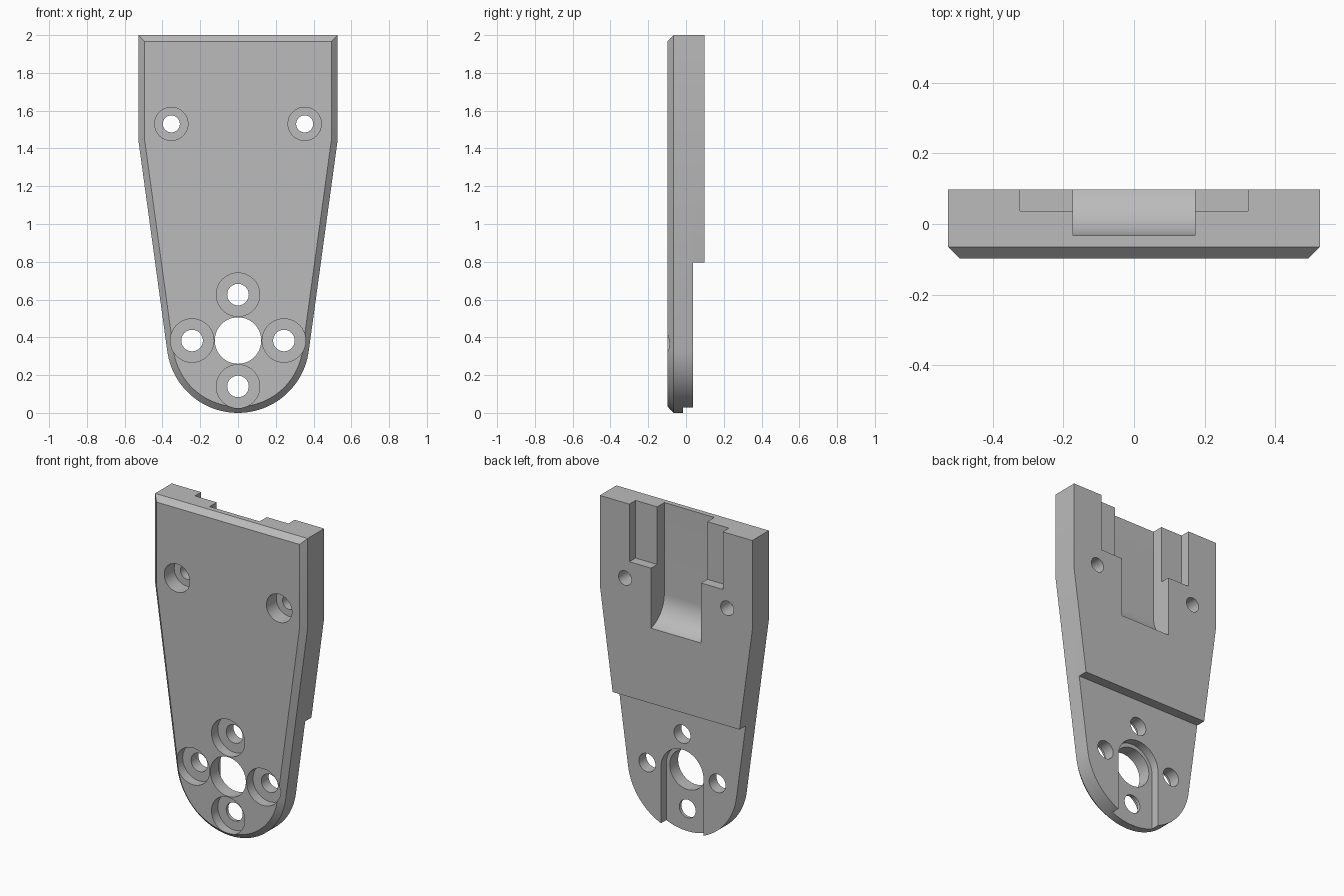
import bpy, bmesh
from math import sin, cos, pi, radians, acos, atan2, hypot
from mathutils import Vector, Matrix

cube = bpy.data.objects.get("Cube")
if cube:
    bpy.data.objects.remove(cube, do_unlink=True)

FRONT, BACK = -0.098, 0.098
HUB_Z = 0.383            # centre of the bolt circle
W, SHOULDER, R = 0.527, 1.44, 0.378

grey = bpy.data.materials.new("plain grey")
grey.use_nodes = True
colour = (0.5, 0.5, 0.5, 1)
grey.diffuse_color = colour
grey.node_tree.nodes["Principled BSDF"].inputs["Base Color"].default_value = colour


def add_object(name, bm):
    bmesh.ops.recalc_face_normals(bm, faces=bm.faces)
    mesh = bpy.data.meshes.new(name)
    bm.to_mesh(mesh)
    bm.free()
    obj = bpy.data.objects.new(name, mesh)
    bpy.context.collection.objects.link(obj)
    mesh.materials.append(grey)
    return obj


def prism(points, offset):
    """Extrude a closed outline along an offset."""
    bm = bmesh.new()
    face = bm.faces.new([bm.verts.new(p) for p in points])
    ext = bmesh.ops.extrude_face_region(bm, geom=[face], use_keep_orig=True)
    verts = [v for v in ext["geom"] if isinstance(v, bmesh.types.BMVert)]
    bmesh.ops.translate(bm, verts=verts, vec=Vector(offset))
    return bm


def cut(body, bm):
    """Subtract a temporary cutter from the body."""
    cutter = add_object("cutter", bm)
    cutter.hide_render = True
    mod = body.modifiers.new("cut", "BOOLEAN")
    mod.operation, mod.solver, mod.object = "DIFFERENCE", "EXACT", cutter
    bpy.context.view_layer.update()
    graph = bpy.context.evaluated_depsgraph_get()
    mesh = bpy.data.meshes.new_from_object(body.evaluated_get(graph))
    body.modifiers.clear()
    body.data = mesh
    bpy.data.objects.remove(cutter, do_unlink=True)


def box(x0, x1, y0, y1, z0, z1):
    return prism([(x0, y0, z0), (x1, y0, z0), (x1, y1, z0), (x0, y1, z0)], (0, 0, z1 - z0))


def cylinder(x, z, r, y0, y1):
    ring = [(x + r * cos(2 * pi * i / 48), y0, z + r * sin(2 * pi * i / 48)) for i in range(48)]
    return prism(ring, (0, y1 - y0, 0))


# Plate: straight top, tapered sides tangent to a round lower end
dx, dz = W, SHOULDER - R
tangent = atan2(dz, dx) - acos(R / hypot(dx, dz))
N = 64
arc = []
for i in range(N + 1):
    a = tangent + (-pi - 2 * tangent) * i / N
    arc.append((R * cos(a), FRONT, R + R * sin(a)))
outline = [(-W, FRONT, SHOULDER), (-W, FRONT, 2), (W, FRONT, 2), (W, FRONT, SHOULDER)] + arc
bm = prism(outline, (0, BACK - FRONT, 0))
rim = [e for e in bm.edges if all(abs(v.co.y - FRONT) < 1e-5 for v in e.verts)]
bmesh.ops.bevel(bm, geom=rim, offset=0.033, segments=1, affect="EDGES", clamp_overlap=False)
plate = add_object("mounting_plate", bm)

# Thinner lower end and the shallow pocket at the top of the back
cut(plate, box(-1, 1, 0.037, 0.3, -0.2, 0.795))
cut(plate, box(-0.323, 0.323, 0.037, 0.3, 1.64, 2.2))

# Deep central channel with a curved run-out
floor, start, radius = -0.033, 1.43, 0.17
profile = [(0.3, 2.2), (floor, 2.2)]
for i in range(17):
    a = radians(90) * i / 16
    profile.append((floor + radius * (1 - cos(a)), start - radius * sin(a)))
profile.append((0.3, start - radius))
cut(plate, prism([(-0.173, y, z) for y, z in profile], (0.346, 0, 0)))

# Round-topped slot on the back of the lower end
s = 0.147
slot = [(s * cos(pi * i / 24), -0.015, HUB_Z + s * sin(pi * i / 24)) for i in range(25)]
slot += [(-s, -0.015, -0.2), (s, -0.015, -0.2)]
cut(plate, prism(slot, (0, 0.3, 0)))

# Centre hole, four bolt holes and two upper holes with counterbores
cut(plate, cylinder(0, HUB_Z, 0.123, -0.3, 0.3))
for i in range(4):
    x, z = 0.243 * cos(i * pi / 2), HUB_Z + 0.243 * sin(i * pi / 2)
    cut(plate, cylinder(x, z, 0.115, -0.3, -0.035))
    cut(plate, cylinder(x, z, 0.057, -0.3, 0.3))
for x in (-0.353, 0.353):
    cut(plate, cylinder(x, 1.53, 0.088, -0.3, 0.0))
    cut(plate, cylinder(x, 1.53, 0.045, -0.3, 0.3))

bpy.ops.object.select_all(action="DESELECT")
plate.select_set(True)
bpy.context.view_layer.objects.active = plate
bpy.ops.object.shade_smooth_by_angle(angle=radians(25))
